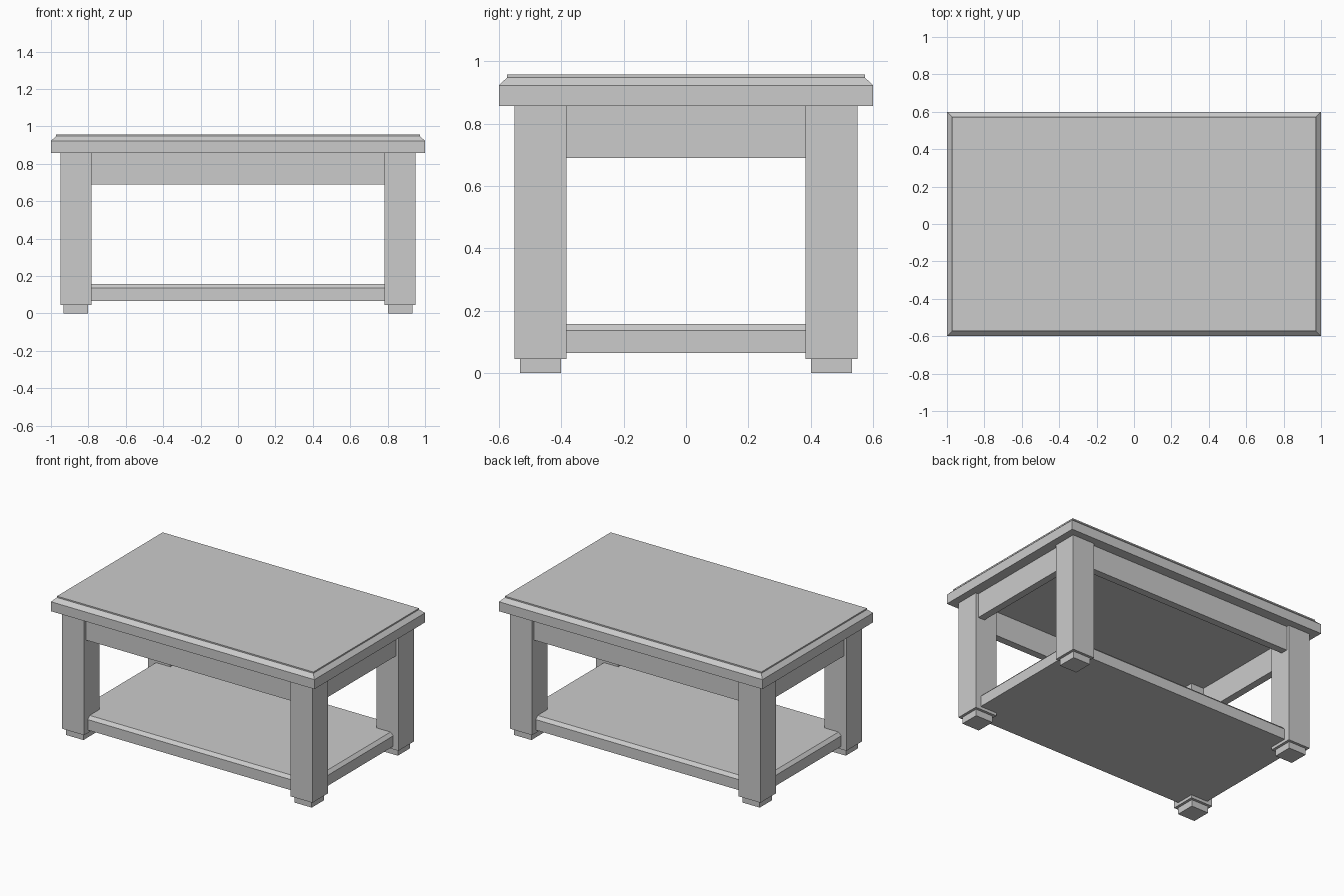
import bpy, bmesh

if "Cube" in bpy.data.objects:
    bpy.data.objects.remove(bpy.data.objects["Cube"])


def stepped_block(name, layers, centre=(0, 0)):
    """Solid made of stacked rectangles: layers are (half_x, half_y, z)."""
    bm = bmesh.new()
    cx, cy = centre
    rings = [[bm.verts.new((cx + sx * hx, cy + sy * hy, z))
              for sx, sy in ((-1, -1), (1, -1), (1, 1), (-1, 1))]
             for hx, hy, z in layers]
    bm.faces.new(rings[0][::-1])
    bm.faces.new(rings[-1])
    for a, b in zip(rings, rings[1:]):
        for i in range(4):
            j = (i + 1) % 4
            bm.faces.new((a[i], a[j], b[j], b[i]))
    bmesh.ops.recalc_face_normals(bm, faces=bm.faces[:])
    mesh = bpy.data.meshes.new(name)
    bm.to_mesh(mesh)
    bm.free()
    obj = bpy.data.objects.new(name, mesh)
    bpy.context.collection.objects.link(obj)
    return obj


def box(name, hx, hy, z0, z1, centre=(0, 0)):
    return stepped_block(name, [(hx, hy, z0), (hx, hy, z1)], centre)


# Table top with chamfered edge and thin raised lip
stepped_block("table_top", [(1.0, 0.6, 0.857), (1.0, 0.6, 0.922),
                            (0.973, 0.573, 0.948), (0.973, 0.573, 0.957)])

# Lower shelf with chamfered upper edge, corners set into the legs
stepped_block("lower_shelf", [(0.91, 0.51, 0.065), (0.91, 0.51, 0.137),
                              (0.89, 0.49, 0.158)])

# Legs and smaller feet at the four corners
for sx, side in ((-1, "left"), (1, "right")):
    for sy, end in ((-1, "front"), (1, "back")):
        corner = (sx * 0.8665, sy * 0.4665)
        box(f"{end}_{side}_leg", 0.0835, 0.0835, 0.045, 0.857, corner)
        box(f"{end}_{side}_foot", 0.0655, 0.0655, 0.0, 0.045, corner)

# Apron boards between the legs, slightly recessed
for s, end, side in ((-1, "front", "left"), (1, "back", "right")):
    box(f"{end}_apron", 0.785, 0.025, 0.69, 0.857, (0, s * 0.505))
    box(f"{side}_apron", 0.025, 0.385, 0.69, 0.857, (s * 0.905, 0))
